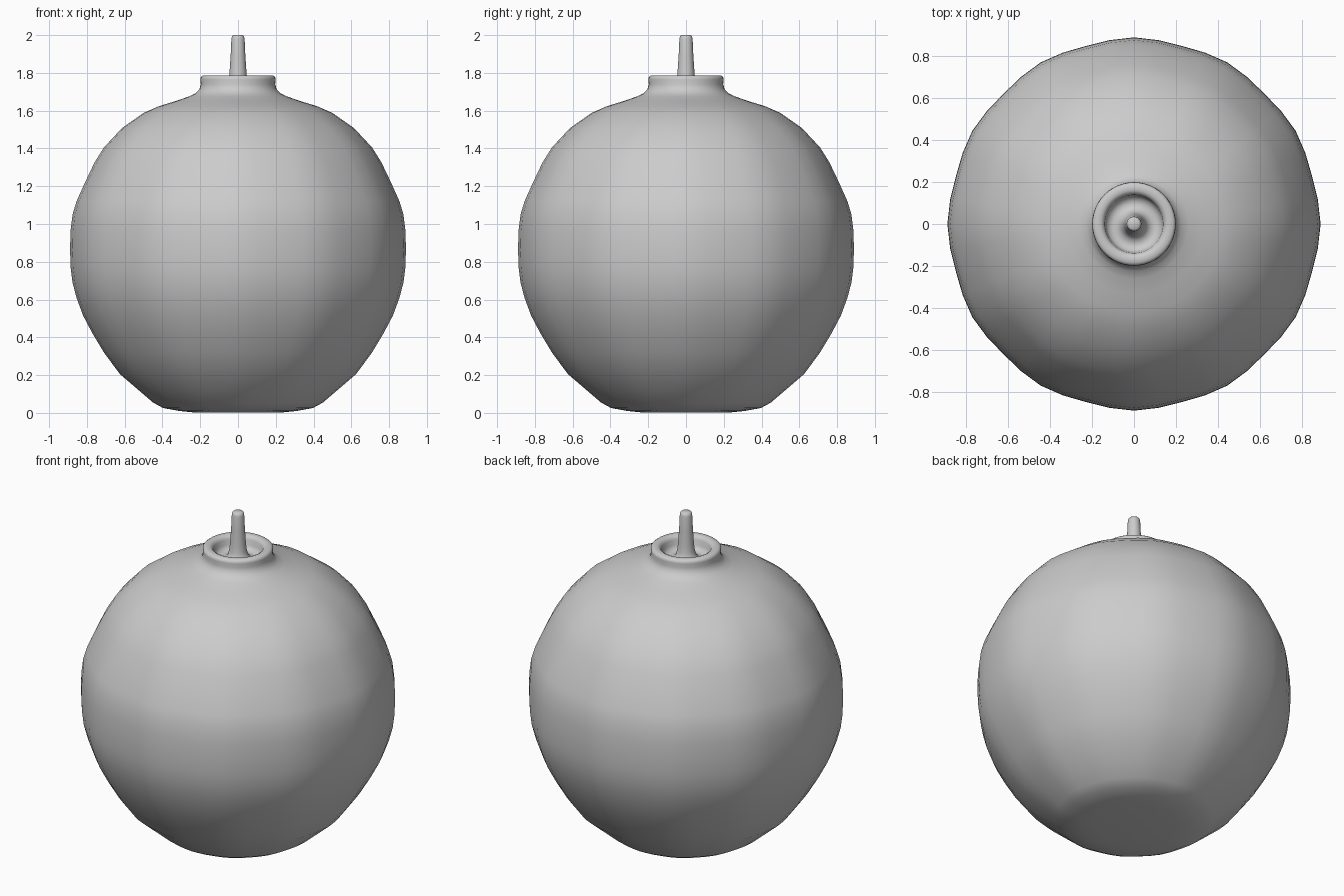
import bpy, bmesh, math

if "Cube" in bpy.data.objects:
    bpy.data.objects.remove(bpy.data.objects["Cube"])


def lathe(name, profile, segs, ripple=0.0, ripple_top=0.0):
    """Revolve (radius, z) points round z; ripple gives the soft 12-sided outline."""
    bm = bmesh.new()
    rings = []
    for r, z in profile:
        if r == 0:
            rings.append([bm.verts.new((0, 0, z))])
            continue
        amount = ripple if z < ripple_top else 0
        ring = []
        for i in range(segs):
            a = 2 * math.pi * i / segs
            rr = r * (1 - amount * (1 - math.cos(12 * a)) / 2)
            ring.append(bm.verts.new((rr * math.cos(a), rr * math.sin(a), z)))
        rings.append(ring)
    for low, high in zip(rings, rings[1:]):
        for i in range(segs):
            j = (i + 1) % segs
            if len(low) == 1:
                bm.faces.new((low[0], high[j], high[i]))
            elif len(high) == 1:
                bm.faces.new((low[i], low[j], high[0]))
            else:
                bm.faces.new((low[i], low[j], high[j], high[i]))
    bmesh.ops.recalc_face_normals(bm, faces=bm.faces)
    mesh = bpy.data.meshes.new(name)
    bm.to_mesh(mesh)
    bm.free()
    obj = bpy.data.objects.new(name, mesh)
    bpy.context.collection.objects.link(obj)
    bpy.context.view_layer.objects.active = obj
    obj.select_set(True)
    bpy.ops.object.shade_smooth_by_angle(angle=math.radians(60))
    obj.select_set(False)
    return obj


# Round body with flat base, flared shoulder, collar lip and a cup
# whose floor sweeps up into the tapered fuse
lathe("body_and_fuse", [
    (0, 0.005), (0.24, 0.003), (0.31, 0.01), (0.397, 0.026), (0.45, 0.055),
    (0.52, 0.115), (0.625, 0.205), (0.71, 0.32), (0.77, 0.42), (0.82, 0.515),
    (0.855, 0.61), (0.876, 0.69), (0.886, 0.77), (0.889, 0.86), (0.887, 0.96),
    (0.876, 1.05), (0.855, 1.12), (0.81, 1.22), (0.76, 1.325), (0.71, 1.405),
    (0.614, 1.508), (0.50, 1.588), (0.42, 1.623), (0.333, 1.65),
    (0.26, 1.675), (0.225, 1.692), (0.204, 1.714), (0.197, 1.74), (0.199, 1.765),
    (0.197, 1.778), (0.185, 1.787), (0.16, 1.787), (0.147, 1.78),
    (0.139, 1.765), (0.135, 1.735), (0.125, 1.715), (0.10, 1.705),
    (0.075, 1.712), (0.058, 1.73), (0.05, 1.76), (0.045, 1.80),
    (0.039, 1.89), (0.035, 1.98), (0.032, 1.993), (0.025, 2.0), (0, 2.0),
], 48, ripple=0.012, ripple_top=1.6)
